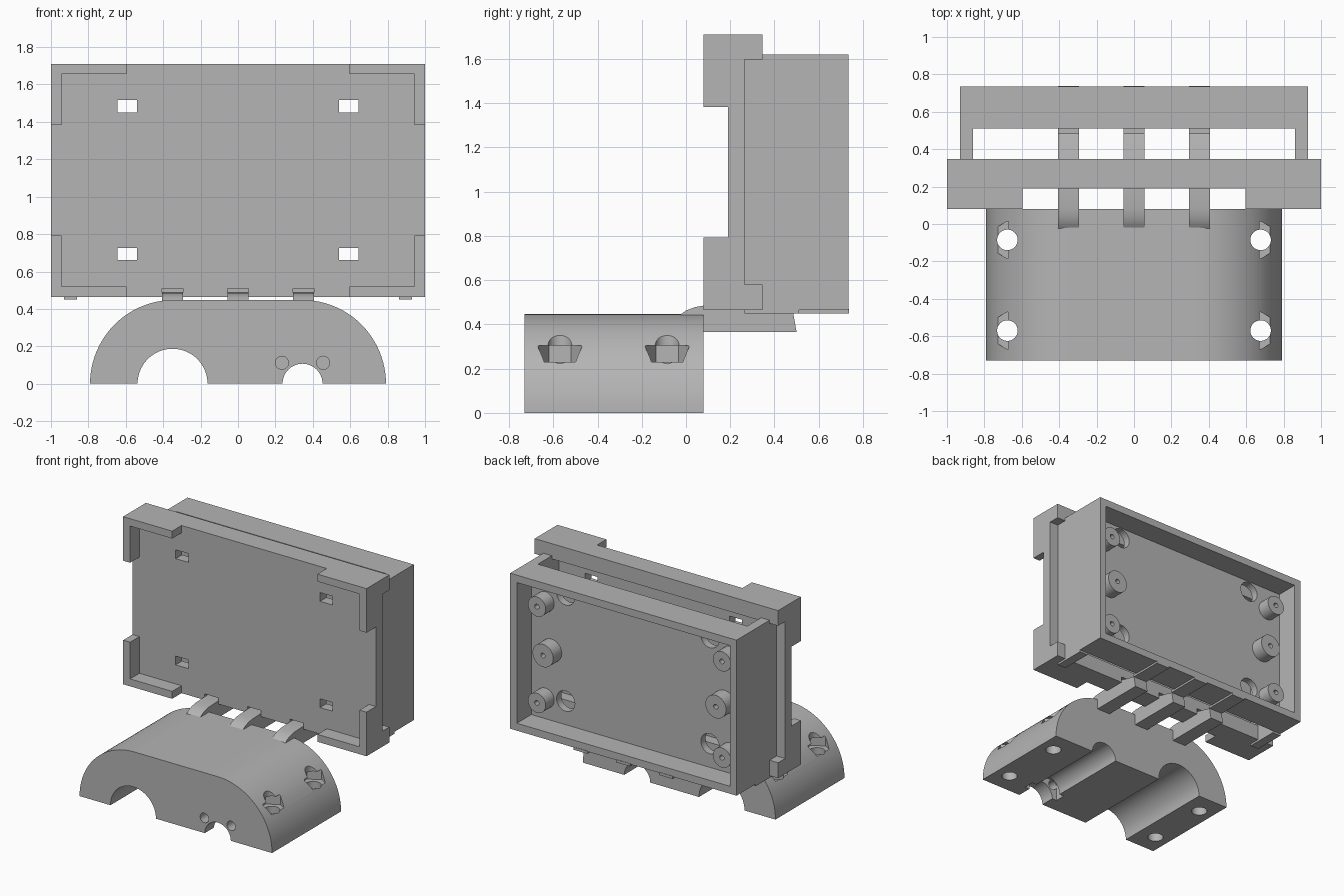
import bpy
import bmesh
from math import sin, cos, pi, radians

default = bpy.data.objects.get("Cube")
if default:
    bpy.data.objects.remove(default, do_unlink=True)

grey = bpy.data.materials.new("plain grey")
grey.use_nodes = True
colour = (0.46, 0.46, 0.46, 1)
grey.diffuse_color = colour
grey.node_tree.nodes["Principled BSDF"].inputs["Base Color"].default_value = colour


def prism(name, pts, axis, a, b):
    """Extrude a closed 2D outline along an axis from a to b."""
    place = {"X": lambda p, t: (t, p[0], p[1]),
             "Y": lambda p, t: (p[0], t, p[1]),
             "Z": lambda p, t: (p[0], p[1], t)}[axis]
    bm = bmesh.new()
    near = [bm.verts.new(place(p, a)) for p in pts]
    far = [bm.verts.new(place(p, b)) for p in pts]
    bm.faces.new(near)
    bm.faces.new(far[::-1])
    for i in range(len(pts)):
        j = (i + 1) % len(pts)
        bm.faces.new((near[i], far[i], far[j], near[j]))
    bmesh.ops.recalc_face_normals(bm, faces=bm.faces)
    mesh = bpy.data.meshes.new(name)
    bm.to_mesh(mesh)
    bm.free()
    mesh.materials.append(grey)
    obj = bpy.data.objects.new(name, mesh)
    bpy.context.collection.objects.link(obj)
    return obj


def box(name, x0, x1, y0, y1, z0, z1):
    return prism(name, [(x0, y0), (x1, y0), (x1, y1), (x0, y1)], "Z", z0, z1)


def arc(cx, cy, r, start, end, n):
    angles = [radians(start + (end - start) * i / n) for i in range(n + 1)]
    return [(cx + r * cos(t), cy + r * sin(t)) for t in angles]


def cylinder(name, cx, cy, r, axis, a, b, n=32):
    return prism(name, arc(cx, cy, r, 90, 450, n)[:-1], axis, a, b)


def cut(obj, cutters):
    """Subtract every cutter, bake the result and drop the cutters."""
    for c in cutters:
        c.hide_render = True
        mod = obj.modifiers.new("cut", "BOOLEAN")
        mod.operation = "DIFFERENCE"
        mod.solver = "EXACT"
        mod.object = c
    bpy.context.view_layer.update()
    graph = bpy.context.evaluated_depsgraph_get()
    mesh = bpy.data.meshes.new_from_object(obj.evaluated_get(graph))
    obj.modifiers.clear()
    obj.data = mesh
    for c in cutters:
        bpy.data.objects.remove(c, do_unlink=True)


ARMS = (-0.35, 0, 0.35)
SIDES = (-1, 1)
parts = []

# Clamp base: rounded block with two channels along its length
outline = (arc(0.343, 0, 0.448, 0, 90, 24) + arc(-0.343, 0, 0.448, 90, 180, 24)
           + arc(-0.35, 0, 0.187, 180, 0, 32) + arc(0.345, 0, 0.107, 180, 0, 24))
base = prism("clamp_base", outline, "Y", -0.73, 0.08)
cutters = [box("tie_slot", 0.2, 0.49, -0.62, -0.54, -0.1, 0.15)]
for x in (0.235, 0.455):
    cutters.append(cylinder("tie_hole", x, 0.112, 0.035, "Y", -0.8, -0.58))
for s in SIDES:
    for y in (-0.085, -0.57):
        cutters.append(cylinder("bolt_hole", s * 0.677, y, 0.055, "Z", -0.1, 0.6))
        cutters.append(cylinder("nut_trap", s * 0.677, y, 0.1, "Z", 0.23, 0.305, 6))
cut(base, cutters)
parts.append(base)

# Hinge arms linking the base to the tray
profile = [(-0.03, 0.44), (0, 0.463), (0.04, 0.478), (0.08, 0.485), (0.2, 0.49),
           (0.345, 0.485), (0.485, 0.45), (0.5, 0.365), (0.07, 0.365), (0.07, 0.44)]
for x in ARMS:
    parts.append(prism("hinge_arm", profile, "X", x - 0.056, x + 0.056))

# Front plate with windows, arm notches and back rails
plate = box("front_plate", -1, 1, 0.19, 0.265, 0.465, 1.71)
cutters = [box("window", s * 0.593 - 0.052, s * 0.593 + 0.052, 0.1, 0.4, z, z + 0.065)
           for s in SIDES for z in (0.662, 1.451)]
cutters += [box("notch", x - 0.057, x + 0.057, 0.1, 0.4, 0.4, 0.51) for x in ARMS]
cut(plate, cutters)
parts.append(plate)
parts.append(box("top_rail", -1, 1, 0.265, 0.347, 1.597, 1.71))
lower_rail = box("lower_rail", -1, 1, 0.265, 0.347, 0.465, 0.58)
cut(lower_rail, [box("notch", x - 0.057, x + 0.057, 0.2, 0.4, 0.4, 0.51) for x in ARMS])
parts.append(lower_rail)

# L-shaped corner brackets, mirrored to all four corners
bracket = [(1, 1), (0.597, 1), (0.597, 0.91), (0.943, 0.91), (0.943, 0.47), (1, 0.47)]
for sx in SIDES:
    for sz in SIDES:
        pts = [(sx * px, 1.0875 + sz * 0.6225) if py == 1 else
               (sx * px, 1.0875 + sz * (0.5675 if py == 0.91 else 0.295))
               for px, py in bracket]
        parts.append(prism("corner_bracket", pts, "Y", 0.08, 0.19))

# Rear tray: open box with a recessed panel and access holes
tray = box("rear_tray", -0.93, 0.93, 0.51, 0.735, 0.465, 1.62)
cutters = [box("tray_recess", -0.875, 0.875, 0.565, 0.9, 0.52, 1.565)]
cutters += [cylinder("access_hole", s * 0.593, z, 0.075, "Y", 0.4, 0.6)
            for s in SIDES for z in (0.695, 1.483)]
cut(tray, cutters)
parts.append(tray)

# Side cheeks joining the tray to the plate
for s in SIDES:
    x0, x1 = sorted((s * 0.86, s * 0.93))
    parts.append(box("side_cheek", x0, x1, 0.265, 0.51, 0.45, 1.62))

# Screw posts inside the tray
for s in SIDES:
    for x, z, r in ((0.76, 0.675, 0.073), (0.71, 1.04, 0.085), (0.76, 1.39, 0.073)):
        post = cylinder("screw_post", s * x, z, r, "Y", 0.56, 0.665)
        cut(post, [cylinder("pilot_hole", s * x, z, 0.018, "Y", 0.58, 0.8, 16)])
        parts.append(post)

# Catches under the tray, in line with the arms
for x in ARMS:
    parts.append(box("tray_catch", x - 0.057, x + 0.057, 0.48, 0.738, 0.45, 0.47))

bpy.ops.object.select_all(action="DESELECT")
for obj in parts:
    obj.select_set(True)
bpy.context.view_layer.objects.active = base
bpy.ops.object.shade_smooth_by_angle(angle=radians(30))
